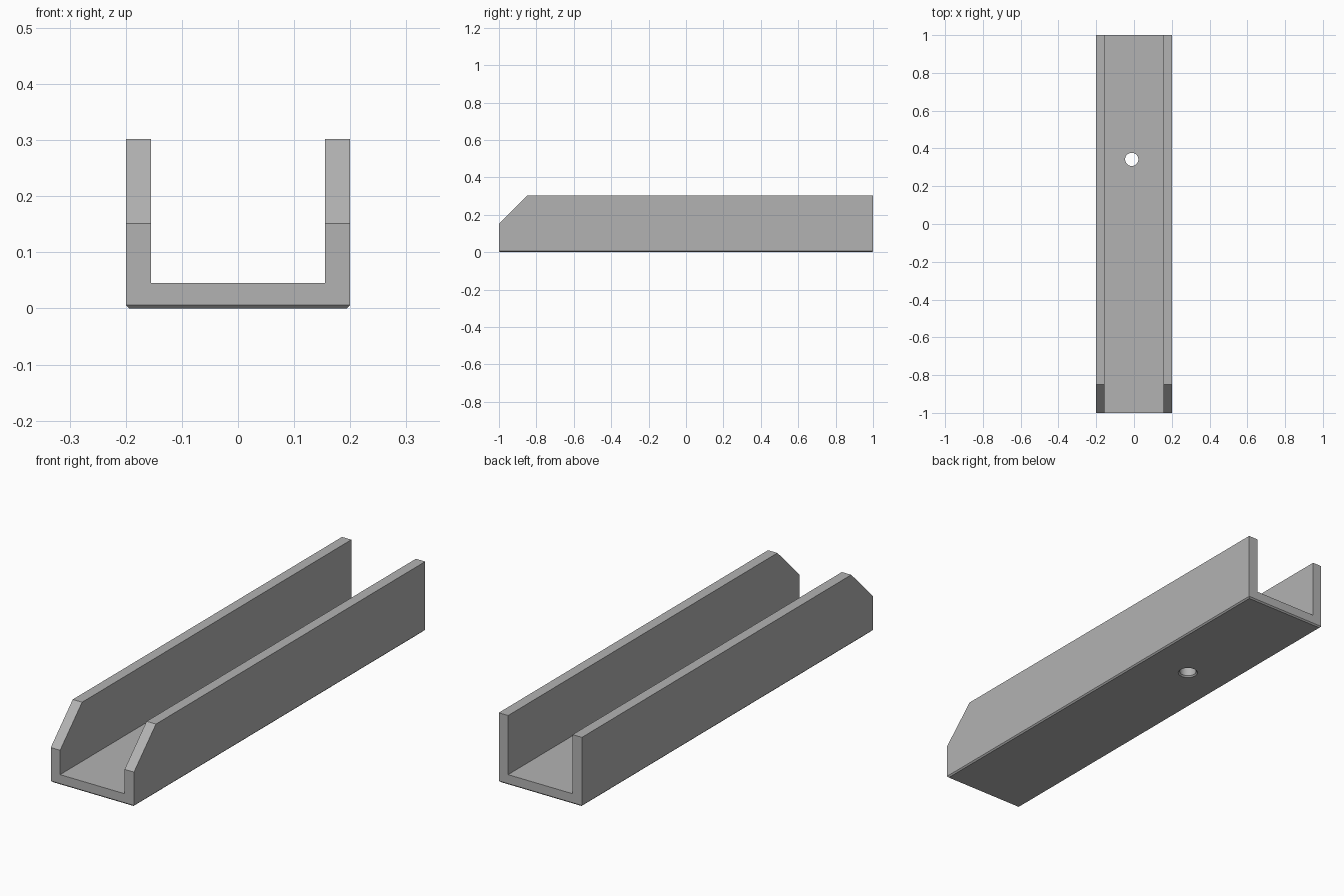
import bpy
import bmesh
from mathutils import Matrix

cube = bpy.data.objects.get("Cube")
if cube:
    bpy.data.objects.remove(cube, do_unlink=True)

HALF_W, INNER_W, HALF_L = 0.2, 0.155, 1.0
HEIGHT, FLOOR, NOSE = 0.302, 0.045, 0.151
CHAMFER = 0.006
HOLE_X, HOLE_Y, HOLE_R = -0.012, 0.342, 0.035

# Plain grey material
grey = bpy.data.materials.new("Grey")
grey.use_nodes = True
colour = (0.45, 0.45, 0.45, 1)
grey.diffuse_color = colour
grey.node_tree.nodes["Principled BSDF"].inputs["Base Color"].default_value = colour


def make_object(name, bm):
    bmesh.ops.recalc_face_normals(bm, faces=bm.faces[:])
    mesh = bpy.data.meshes.new(name)
    bm.to_mesh(mesh)
    bm.free()
    mesh.materials.append(grey)
    obj = bpy.data.objects.new(name, mesh)
    bpy.context.collection.objects.link(obj)
    return obj


# U section, mirrored from its right half, extruded along the length
half = [(HALF_W, 0), (HALF_W, HEIGHT), (INNER_W, HEIGHT), (INNER_W, FLOOR)]
section = half + [(-x, z) for x, z in reversed(half)]
bm = bmesh.new()
face = bm.faces.new([bm.verts.new((x, HALF_L, z)) for x, z in section])
ext = bmesh.ops.extrude_face_region(bm, geom=[face])
front = [v for v in ext["geom"] if isinstance(v, bmesh.types.BMVert)]
bmesh.ops.translate(bm, verts=front, vec=(0, -2 * HALF_L, 0))

# Sloped front corners of the two walls
run = HEIGHT - NOSE
bmesh.ops.bisect_plane(bm, geom=bm.verts[:] + bm.edges[:] + bm.faces[:],
                       plane_co=(0, -HALF_L, NOSE), plane_no=(0, -1, 1),
                       clear_outer=True)
bmesh.ops.holes_fill(bm, edges=[e for e in bm.edges if e.is_boundary])

# Small chamfer around the underside
bottom = [e for e in bm.edges if all(v.co.z < 1e-4 for v in e.verts)]
bmesh.ops.bevel(bm, geom=bottom, offset=CHAMFER, offset_type='OFFSET',
                segments=1, affect='EDGES', profile=0.5)
channel = make_object("channel", bm)

# Hole cutter: straight shaft with a flared lower rim
bm = bmesh.new()
bmesh.ops.create_cone(bm, cap_ends=True, segments=48, radius1=HOLE_R,
                      radius2=HOLE_R, depth=0.2,
                      matrix=Matrix.Translation((HOLE_X, HOLE_Y, 0.1 + CHAMFER)))
base = [f for f in bm.faces if f.normal.z < -0.9]
flare = bmesh.ops.extrude_face_region(bm, geom=base)
bmesh.ops.delete(bm, geom=base, context='FACES_ONLY')
for v in flare["geom"]:
    if isinstance(v, bmesh.types.BMVert):
        v.co.x += (v.co.x - HOLE_X) / HOLE_R * 2 * CHAMFER
        v.co.y += (v.co.y - HOLE_Y) / HOLE_R * 2 * CHAMFER
        v.co.z -= 2 * CHAMFER
cutter = make_object("hole_cutter", bm)
cutter.hide_render = True

# Cut the hole, keep the result and drop the cutter
cut = channel.modifiers.new("Hole", 'BOOLEAN')
cut.operation = 'DIFFERENCE'
cut.solver = 'EXACT'
cut.object = cutter
bpy.context.view_layer.objects.active = channel
channel.select_set(True)
bpy.ops.object.modifier_apply(modifier=cut.name)
bpy.data.objects.remove(cutter, do_unlink=True)
bpy.ops.object.shade_smooth_by_angle(angle=0.4)
